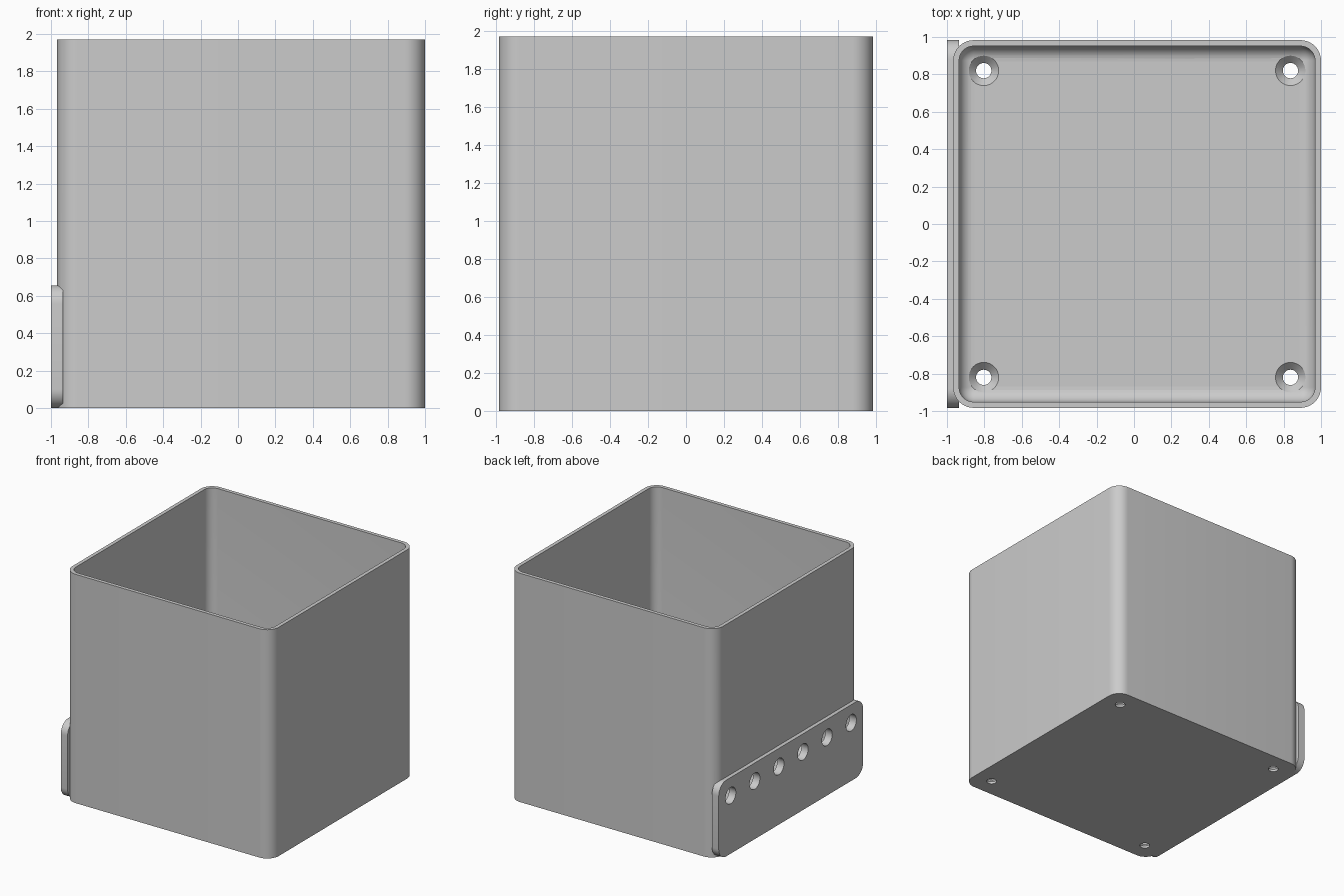
import bpy, bmesh, math
from mathutils import Matrix, Vector

if "Cube" in bpy.data.objects:
    bpy.data.objects.remove(bpy.data.objects["Cube"], do_unlink=True)

# Single grey material
grey = bpy.data.materials.new("plain grey")
grey.use_nodes = True
grey.diffuse_color = (0.6, 0.6, 0.6, 1)
grey.node_tree.nodes["Principled BSDF"].inputs["Base Color"].default_value = (0.6, 0.6, 0.6, 1)

X0, X1, Y, TOP = -0.967, 1.0, 0.983, 1.97   # box extents
CX = (X0 + X1) / 2
HALF = (X1 - X0) / 2
WALL, FLOOR, CORNER, FILLET = 0.032, 0.06, 0.11, 0.08
PITCH = 0.328                                # hole spacing


def rounded_rect(hu, hv, r, steps=10):
    """Outline points of a rounded rectangle, counter-clockwise."""
    pts = []
    for q, (su, sv) in enumerate([(1, 1), (-1, 1), (-1, -1), (1, -1)]):
        for i in range(steps + 1):
            a = (q + i / steps) * math.pi / 2
            pts.append((su * (hu - r) + r * math.cos(a), sv * (hv - r) + r * math.sin(a)))
    return pts


def loft(name, rings):
    """Closed solid skinned through rings of points, capped at both ends."""
    bm = bmesh.new()
    loops = [[bm.verts.new(p) for p in ring] for ring in rings]
    n = len(loops[0])
    for a, b in zip(loops, loops[1:]):
        for i in range(n):
            j = (i + 1) % n
            bm.faces.new((a[i], a[j], b[j], b[i]))
    bm.faces.new(loops[0][::-1])
    bm.faces.new(loops[-1])
    bmesh.ops.recalc_face_normals(bm, faces=bm.faces)
    mesh = bpy.data.meshes.new(name)
    bm.to_mesh(mesh)
    bm.free()
    mesh.materials.append(grey)
    obj = bpy.data.objects.new(name, mesh)
    bpy.context.collection.objects.link(obj)
    return obj


def box_ring(inset, r, z):
    return [(CX + u, v, z) for u, v in rounded_rect(HALF - inset, Y - inset, r)]


def boolean(target, tool, operation):
    """Apply a boolean and discard the tool."""
    mod = target.modifiers.new(operation.lower(), 'BOOLEAN')
    mod.operation, mod.object, mod.solver = operation, tool, 'EXACT'
    bpy.context.view_layer.objects.active = target
    bpy.ops.object.modifier_apply(modifier=mod.name)
    bpy.data.objects.remove(tool, do_unlink=True)


def turned_cutter(center, axis, profile):
    """Round cutter from (distance along axis, radius) pairs."""
    rot = Vector((0, 0, 1)).rotation_difference(Vector(axis)).to_matrix().to_4x4()
    m = Matrix.Translation(center) @ rot
    angles = [2 * math.pi * i / 32 for i in range(32)]
    rings = [[m @ Vector((r * math.cos(a), r * math.sin(a), d)) for a in angles] for d, r in profile]
    tool = loft("hole_cutter", rings)
    tool.hide_render = True
    return tool


# Open box: outside wall, rim, inside wall, rounded inner foot, floor
rings = [box_ring(0, CORNER, 0), box_ring(0, CORNER, TOP), box_ring(WALL, CORNER - WALL, TOP)]
for i in range(9):
    a = i / 8 * math.pi / 2
    inset = FILLET * (1 - math.cos(a))
    rings.append(box_ring(WALL + inset, max(CORNER - WALL - inset, 0.004),
                          FLOOR + FILLET * (1 - math.sin(a))))
box = loft("open_box", rings)

# Mounting plate along the lower right side
PLATE_H = 0.656
plate = loft("mounting_plate", [
    [(x, u, PLATE_H / 2 + v) for u, v in rounded_rect(Y, PLATE_H / 2, 0.1)]
    for x in (-1.0, X0 + WALL - 0.001)])
boolean(box, plate, 'UNION')

# Row of six holes through the plate and wall
for i in range(6):
    boolean(box, turned_cutter((-1, (i - 2.5) * PITCH, 0.5), (1, 0, 0),
                               [(-0.05, 0.07), (0.12, 0.07)]), 'DIFFERENCE')

# Countersunk screw holes in the floor corners
for sx in (-1, 1):
    for sy in (-1, 1):
        boolean(box, turned_cutter((CX + sx * 2.5 * PITCH, sy * 2.5 * PITCH, 0), (0, 0, 1),
                                   [(-0.05, 0.041), (FLOOR - 0.04, 0.041),
                                    (FLOOR, 0.08), (FLOOR + 0.06, 0.08)]), 'DIFFERENCE')

# Smooth curves, crisp edges
bpy.ops.object.select_all(action='DESELECT')
box.select_set(True)
bpy.context.view_layer.objects.active = box
bpy.ops.object.shade_smooth_by_angle(angle=math.radians(30))
